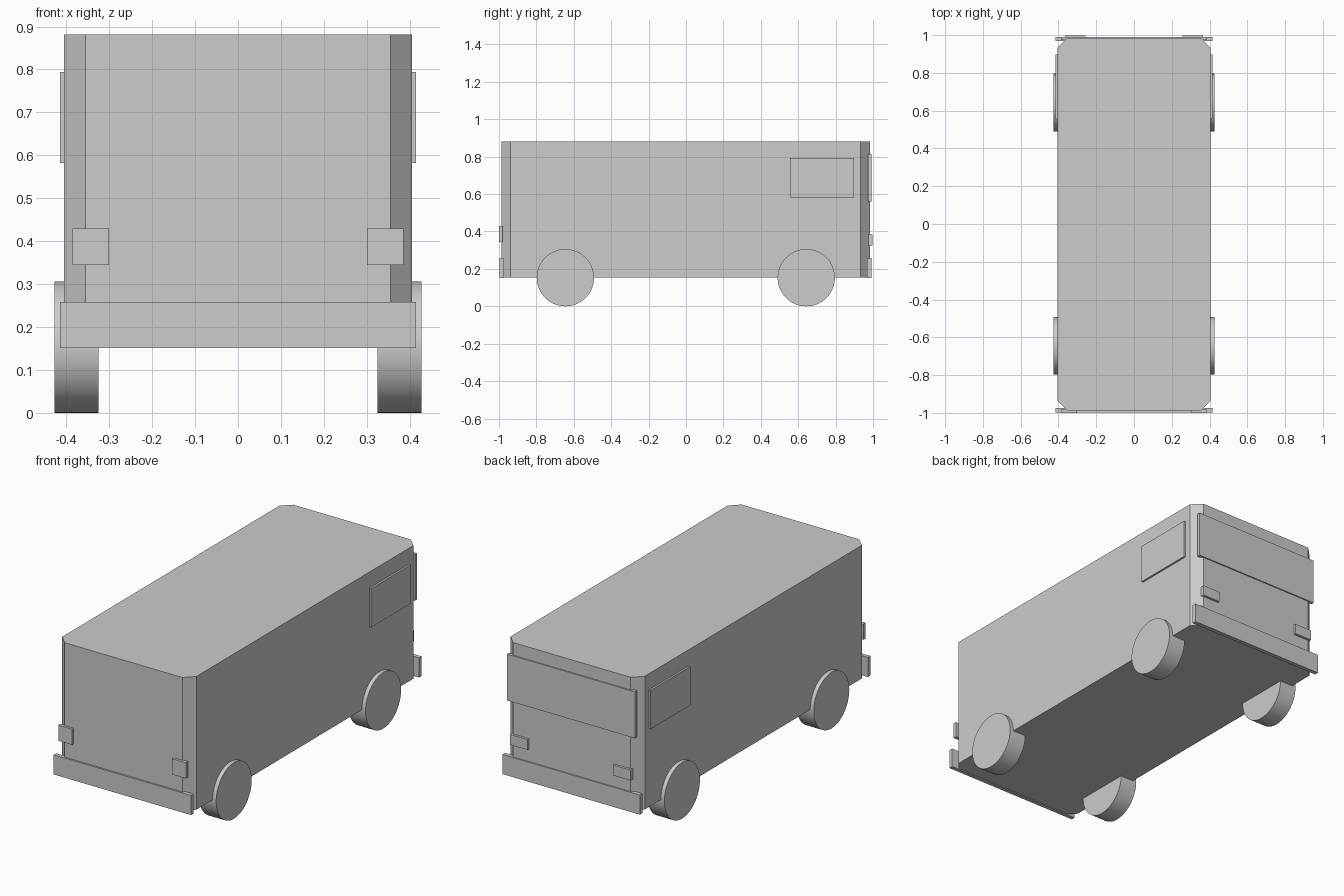
import bpy, bmesh, math

if "Cube" in bpy.data.objects:
    bpy.data.objects.remove(bpy.data.objects["Cube"])

# One plain grey for the whole van
grey = bpy.data.materials.new("light_grey")
grey.use_nodes = True
colour = (0.604, 0.604, 0.604, 1)
grey.diffuse_color = colour
for node in grey.node_tree.nodes:
    if node.type == 'BSDF_PRINCIPLED':
        node.inputs["Base Color"].default_value = colour


def add_object(name, bm):
    bmesh.ops.recalc_face_normals(bm, faces=bm.faces)
    mesh = bpy.data.meshes.new(name)
    bm.to_mesh(mesh)
    bm.free()
    mesh.materials.append(grey)
    obj = bpy.data.objects.new(name, mesh)
    bpy.context.collection.objects.link(obj)
    return obj


def box_mesh(x, y, z):
    """Box between the (low, high) pairs on each axis."""
    bm = bmesh.new()
    bmesh.ops.create_cube(bm, size=1)
    for v in bm.verts:
        v.co = [(a + b) / 2 + c * (b - a) for (a, b), c in zip((x, y, z), v.co)]
    return bm


def box(name, x, y, z):
    return add_object(name, box_mesh(x, y, z))


def box_pair(name, x, y, z):
    box("left_" + name, x, y, z)
    box("right_" + name, (-x[1], -x[0]), y, z)


# Body: a box with its four upright corners chamfered
bm = box_mesh((-0.405, 0.405), (-0.987, 0.984), (0.155, 0.882))
uprights = [e for e in bm.edges
            if abs(e.verts[0].co.z - e.verts[1].co.z) > 0.1]
bmesh.ops.bevel(bm, geom=uprights, offset=0.05, segments=1, affect='EDGES')
add_object("body", bm)

# Bumpers
box("front_bumper", (-0.415, 0.415), (-0.997, -0.975), (0.151, 0.258))
box("back_bumper", (-0.415, 0.415), (0.968, 0.991), (0.151, 0.258))

# Lamps
box_pair("front_lamp", (0.301, 0.385), (-1.0, -0.98), (0.344, 0.43))
box_pair("back_lamp", (0.258, 0.364), (0.975, 0.997), (0.326, 0.383))

# Windows
box("back_window", (-0.386, 0.386), (0.973, 0.991), (0.56, 0.813))
box_pair("side_window", (0.395, 0.415), (0.555, 0.898), (0.582, 0.794))

# Wheels
for side, sx in (("left", 1), ("right", -1)):
    for end, y in (("front", -0.645), ("back", 0.643)):
        bm = bmesh.new()
        bmesh.ops.create_cone(bm, cap_ends=True, segments=64, radius1=0.153,
                              radius2=0.153, depth=0.102)
        for v in bm.verts:
            x, w, h = v.co
            v.co = (sx * 0.376 + h, y + w, 0.153 + x)
        wheel = add_object(f"{end}_{side}_wheel", bm)
        bpy.ops.object.select_all(action='DESELECT')
        wheel.select_set(True)
        bpy.context.view_layer.objects.active = wheel
        bpy.ops.object.shade_smooth_by_angle(angle=math.radians(30))
